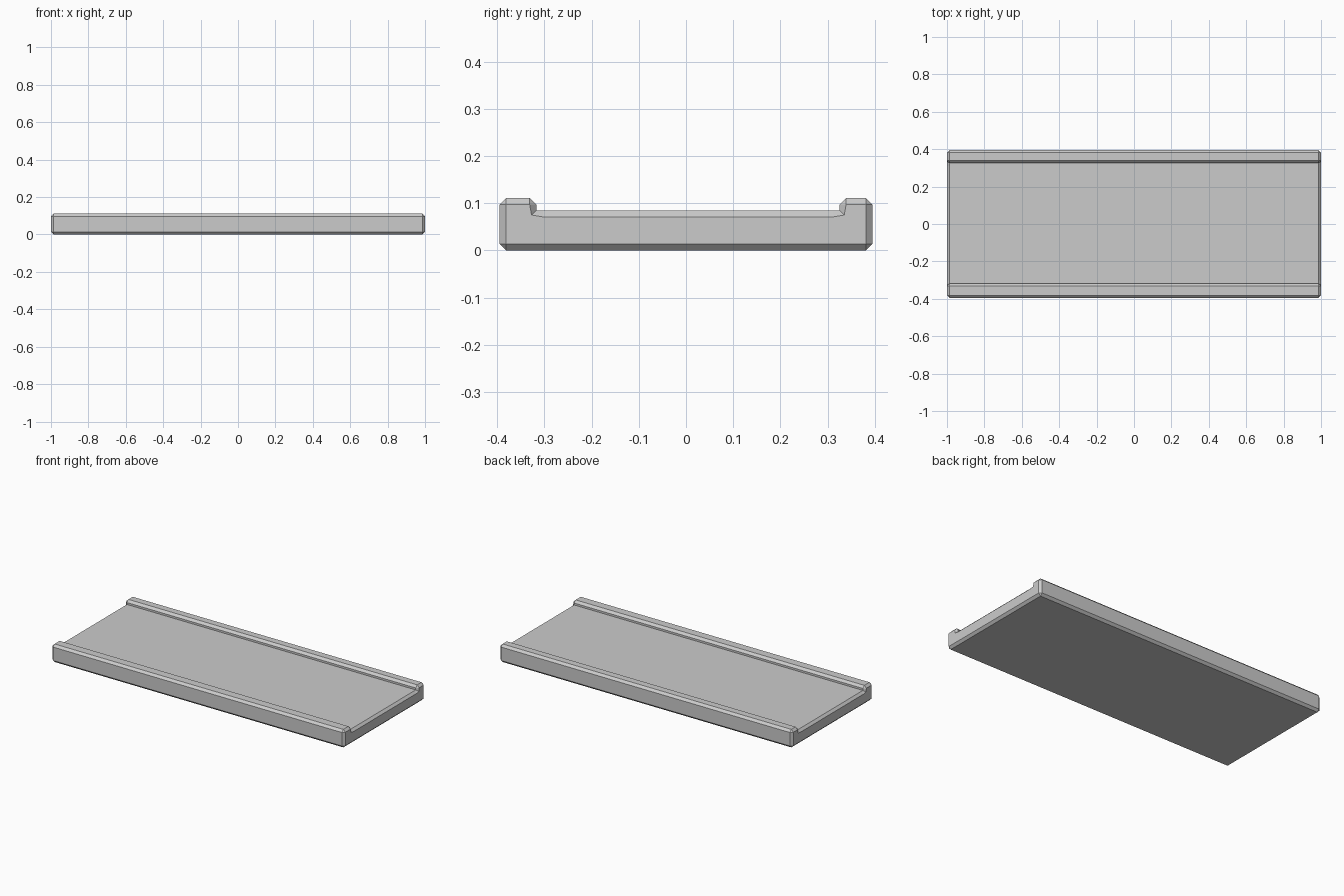
import bpy, bmesh

if "Cube" in bpy.data.objects:
    bpy.data.objects.remove(bpy.data.objects["Cube"])

B = 0.014                      # chamfer width
W, H, L = 0.395, 0.111, 1.0    # half width, rim height, half length
FLOOR = 0.085                  # channel floor height
IN_F, IN_B = -0.317, 0.325     # inner rim walls, front and back

# Chamfered cross-section (y, z) along the whole tray
body = [(-W, B), (-W + B, 0), (W - B, 0), (W, B),
        (W, H - B), (W - B, H), (IN_B + B, H), (IN_B, H - B),
        (IN_B, FLOOR), (IN_B - B, FLOOR), (IN_F + B, FLOOR), (IN_F, FLOOR),
        (IN_F, H - B), (IN_F - B, H), (-W + B, H), (-W, H - B)]

# Inset cross-section at the end faces; chamfer corners merge to points
lo, hi = B, H - B
end = [(-W + B, lo)] * 2 + [(W - B, lo)] * 2 + [(W - B, hi)] * 2
end += [(IN_B + B, hi)] * 2
end += [(IN_B + 0.010, 0.075), (IN_B - B, 0.071),
        (IN_F + B, 0.071), (IN_F - 0.010, 0.075)]
end += [(IN_F - B, hi)] * 2 + [(-W + B, hi)] * 2

# Loft the four sections along x
bm = bmesh.new()
sections = [(-L, end), (-L + B, body), (L - B, body), (L, end)]
rings = [[bm.verts.new((x, y, z)) for y, z in sec] for x, sec in sections]
n = len(body)
for a, b in zip(rings, rings[1:]):
    for i in range(n):
        j = (i + 1) % n
        bm.faces.new((a[i], a[j], b[j], b[i]))
bm.faces.new(rings[0])
bm.faces.new(rings[-1][::-1])
bmesh.ops.remove_doubles(bm, verts=bm.verts, dist=0.0001)
bmesh.ops.dissolve_degenerate(bm, edges=bm.edges, dist=0.0001)
bmesh.ops.recalc_face_normals(bm, faces=bm.faces)

mesh = bpy.data.meshes.new("channel_tray")
bm.to_mesh(mesh)
bm.free()
bpy.context.collection.objects.link(bpy.data.objects.new("channel_tray", mesh))
